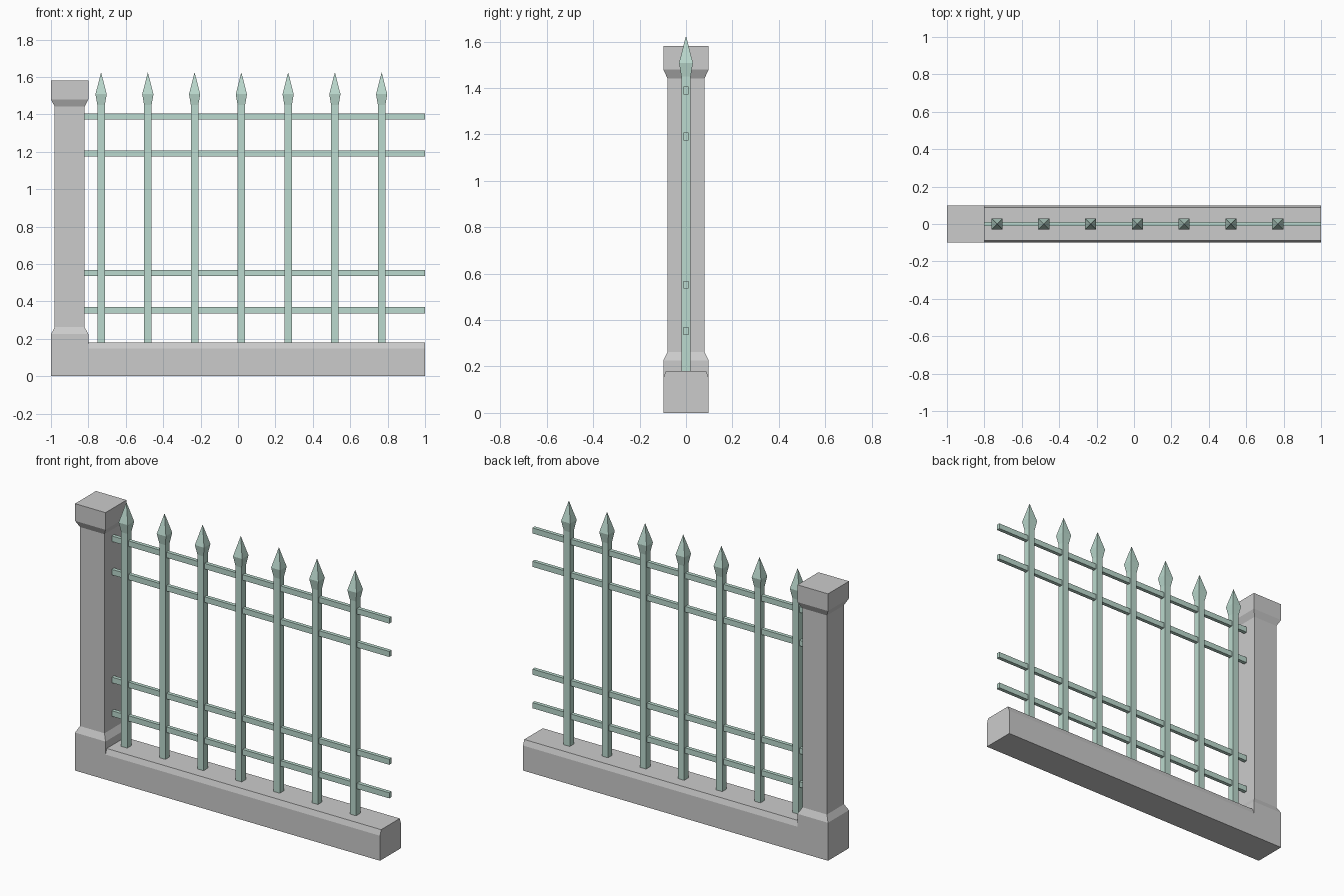
import bpy, bmesh

if "Cube" in bpy.data.objects:
    bpy.data.objects.remove(bpy.data.objects["Cube"])

metal = bpy.data.materials.new("pale_green_metal")
metal.diffuse_color = (0.50, 0.70, 0.62, 1)
metal.use_nodes = True
metal.node_tree.nodes["Principled BSDF"].inputs["Base Color"].default_value = metal.diffuse_color


def finish(name, bm, mat=None):
    bmesh.ops.recalc_face_normals(bm, faces=bm.faces)
    me = bpy.data.meshes.new(name)
    bm.to_mesh(me)
    bm.free()
    ob = bpy.data.objects.new(name, me)
    bpy.context.collection.objects.link(ob)
    if mat:
        me.materials.append(mat)
    return ob


def stack(name, cx, rings, tip=None, mat=None):
    """Loft rectangular rings (half_x, half_y, z), ending in a cap or a point."""
    bm = bmesh.new()
    loops = [[bm.verts.new((cx + sx * hx, sy * hy, z))
              for sx, sy in ((-1, -1), (1, -1), (1, 1), (-1, 1))]
             for hx, hy, z in rings]
    bm.faces.new(loops[0])
    for a, b in zip(loops, loops[1:]):
        for i in range(4):
            j = (i + 1) % 4
            bm.faces.new((a[i], a[j], b[j], b[i]))
    if tip is None:
        bm.faces.new(loops[-1])
    else:
        apex = bm.verts.new((cx, 0, tip))
        for i in range(4):
            bm.faces.new((loops[-1][i], loops[-1][(i + 1) % 4], apex))
    return finish(name, bm, mat)


def extrude_x(name, profile, x0, x1, mat=None):
    """Extrude a (y, z) profile along x."""
    bm = bmesh.new()
    a, b = [[bm.verts.new((x, y, z)) for y, z in profile] for x in (x0, x1)]
    bm.faces.new(a)
    bm.faces.new(b)
    for i in range(len(a)):
        j = (i + 1) % len(a)
        bm.faces.new((a[i], a[j], b[j], b[i]))
    return finish(name, bm, mat)


# Stone pillar with flared foot and cap
stack("pillar", -0.9, [(0.1, 0.098, 0), (0.1, 0.098, 0.225), (0.08, 0.08, 0.262),
                       (0.08, 0.08, 1.442), (0.1, 0.098, 1.48), (0.1, 0.098, 1.582)])

# Low stone wall with chamfered top edges
extrude_x("base_wall", [(-0.098, 0), (0.098, 0), (0.098, 0.148), (0.087, 0.18),
                        (-0.087, 0.18), (-0.098, 0.148)], -0.8, 1.0)

# Horizontal rails
for i, z in enumerate((0.353, 0.552, 1.191, 1.389)):
    w, h = 0.011, 0.0165
    extrude_x(f"rail_{i + 1}", [(-w, z - h), (w, z - h), (w, z + h), (-w, z + h)],
              -0.825, 1.0, metal)

# Pickets with four-sided spear heads
for i in range(7):
    stack(f"picket_{i + 1}", -0.732 + 0.25 * i,
          [(0.02, 0.02, 0.178), (0.02, 0.02, 1.45), (0.03, 0.03, 1.508)], 1.625, metal)
